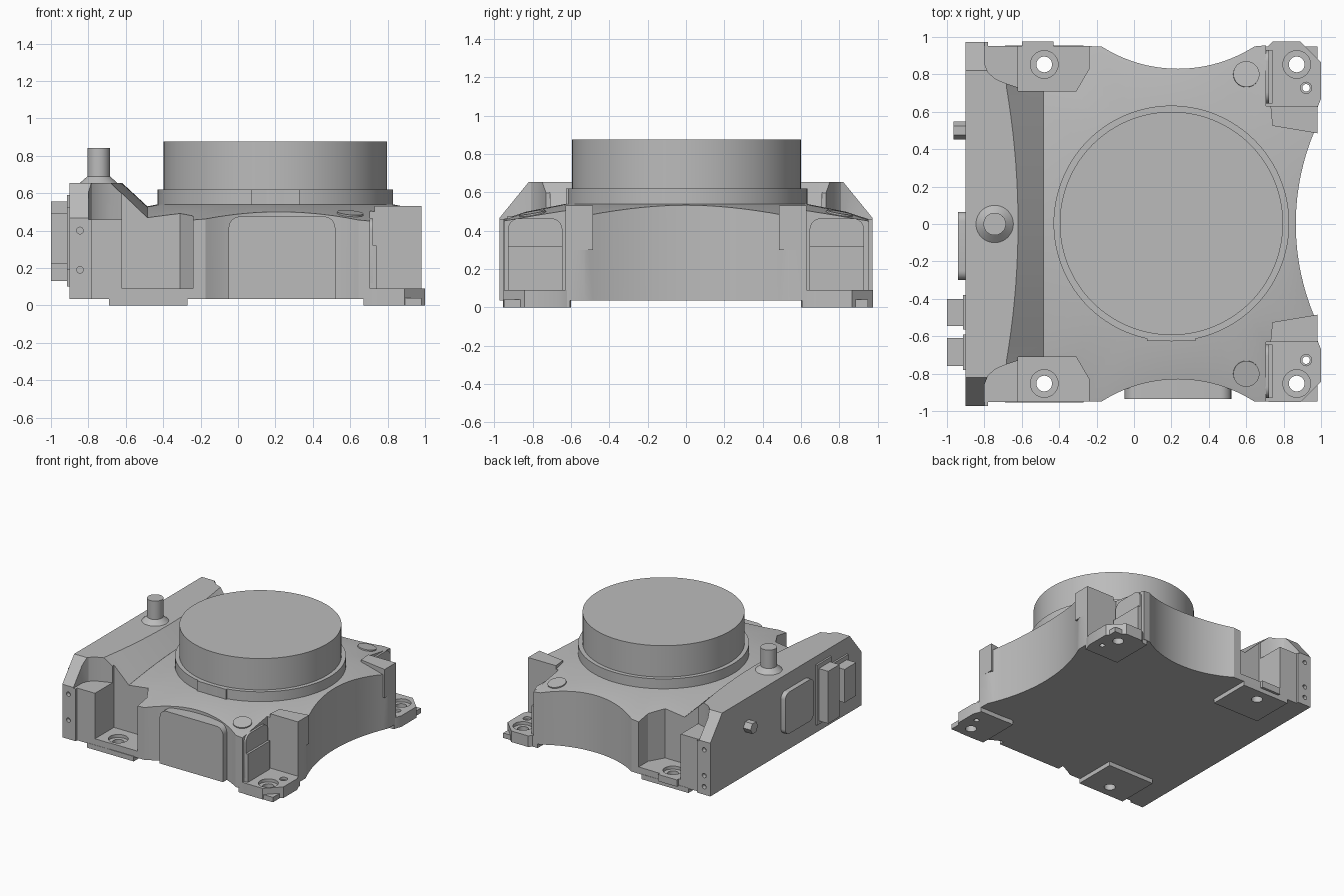
import bpy, bmesh, math
from mathutils import Vector

if bpy.data.objects.get("Cube"):
    bpy.data.objects.remove(bpy.data.objects["Cube"], do_unlink=True)

grey = bpy.data.materials.new("plain grey")
grey.use_nodes = True
grey.diffuse_color = (0.5, 0.5, 0.5, 1)
grey.node_tree.nodes["Principled BSDF"].inputs["Base Color"].default_value = (0.5, 0.5, 0.5, 1)


def finish(name, bm):
    bmesh.ops.recalc_face_normals(bm, faces=bm.faces)
    mesh = bpy.data.meshes.new(name)
    bm.to_mesh(mesh)
    bm.free()
    mesh.materials.append(grey)
    ob = bpy.data.objects.new(name, mesh)
    bpy.context.collection.objects.link(ob)
    return ob


def loft(name, rings):
    """Skin a list of equal-length closed rings and cap both ends."""
    bm = bmesh.new()
    vs = [[bm.verts.new(p) for p in ring] for ring in rings]
    n = len(vs[0])
    for a, b in zip(vs, vs[1:]):
        for i in range(n):
            bm.faces.new((a[i], a[(i + 1) % n], b[(i + 1) % n], b[i]))
    bm.faces.new(vs[0])
    bm.faces.new(vs[-1])
    return finish(name, bm)


def prism(name, pts, lo, hi, axis="z"):
    """Extrude an outline along an axis; x outlines are (y, z)."""
    place = {"z": lambda a, b, h: (a, b, h), "x": lambda a, b, h: (h, a, b)}[axis]
    return loft(name, [[place(a, b, h) for a, b in pts] for h in (lo, hi)])


def rect(a0, a1, b0, b1):
    return [(a0, b0), (a1, b0), (a1, b1), (a0, b1)]


def box(name, x0, x1, y0, y1, z0, z1):
    return prism(name, rect(x0, x1, min(y0, y1), max(y0, y1)), z0, z1)


def round_rect(a0, a1, b0, b1, r, steps=6):
    pts = []
    for k, (a, b) in enumerate(rect(a0 + r, a1 - r, b0 + r, b1 - r)):
        for i in range(steps + 1):
            t = math.pi * (1 + k / 2 + i / steps / 2)
            pts.append((a + r * math.cos(t), b + r * math.sin(t)))
    return pts


def turned(name, x, y, profile, sides=64):
    """Stack of circles given as (radius, z)."""
    turn = [2 * math.pi * i / sides for i in range(sides)]
    return loft(name, [[(x + r * math.cos(t), y + r * math.sin(t), z) for t in turn]
                       for r, z in profile])


def boolean(ob, cutters, mode="DIFFERENCE"):
    for c in cutters:
        m = ob.modifiers.new("cut", "BOOLEAN")
        m.operation, m.solver, m.object = mode, "EXACT", c
    bpy.context.view_layer.update()
    ev = ob.evaluated_get(bpy.context.evaluated_depsgraph_get())
    mesh = bpy.data.meshes.new_from_object(ev)
    ob.modifiers.clear()
    ob.data = mesh


def arc(cx, cy, r, a0, a1, n=24):
    return [(cx + r * math.cos(math.radians(a0 + (a1 - a0) * i / n)),
             cy + r * math.sin(math.radians(a0 + (a1 - a0) * i / n))) for i in range(n + 1)]


def flip(pts, s):
    return [(x, y * s) for x, y in pts]


# Cutters: corner pockets, end chamfers and screw holes
pockets, header_cuts, holes = [], [], []
for s in (-1, 1):
    pockets.append(prism("pocket_cutter", flip(
        [(-.62, 1.1), (-.62, .71), (-.31, .71), (-.24, .83), (-.24, 1.1)], s), .09, 1))
    header_cuts += [
        prism("shoulder_cutter", flip([(-.8, 1.1), (-.8, .86), (-.78, .81), (-.74, .775),
              (-.68, .75), (-.62, .73), (-.45, .71), (-.45, 1.1)], s), .46, 1),
        prism("end_slope_cutter", flip([(.82, .655), (1.06, .36), (1.06, .8), (.82, .8)], 1)
              if s > 0 else [(-.82, .655), (-1.06, .36), (-1.06, .8), (-.82, .8)], -1, -.3, "x"),
        box("end_step_cutter", -.78, -.3, s * .953, s * 1.1, 0, 1)]
    for z in (.1, .19, .4):
        if s > 0 or z > .15:
            hole = turned("end_hole_cutter", 0, 0, [(.018, -.03), (.018, .03)], 16)
            hole.rotation_euler.x = math.pi / 2
            hole.location = (-.845, s * .97, z)
            header_cuts.append(hole)
    for x, floor in ((-.48, .065), (.87, .065)):
        holes.append(turned("screw_hole_cutter", x, s * .853,
                            [(.042, -.1), (.042, floor), (.074, floor), (.074, .2)], 32))
    holes.append(turned("dowel_hole_cutter", .92, s * .728,
                        [(.02, -.1), (.02, .07), (.03, .07), (.03, .2)], 24))

# Main body: scalloped outline under a shallow conical top
front = arc(.235, -1.59, .76, 122.6, 57.4)
side = arc(2.145, 0, 1.28, 204.4, 155.6)
outline = ([(-.6, -.95)] + front + [(.705, -.95), (.705, -.63), (.98, -.63)] + side
           + [(.98, .63), (.705, .63), (.705, .955)] + flip(front, -1)[::-1] + [(-.6, .955)])
body = prism("main_body", outline, .035, .8)
dome = turned("top_cone_cutter", .2, 0, [(1.7, -.2), (1.7, .326), (.63, .54)], 128)
boolean(body, [dome], "INTERSECT")
boolean(body, pockets + holes)

# Raised header along the right side with a bowed slope
rings = []
for i in range(-12, 13):
    y = .973 * i / 12
    foot_z = .54 - .2 * (math.hypot(.68, min(abs(y), .75)) - .63)
    top_x = -.62 - .065 * min(1, (y / .75) ** 2)
    rings.append([(-.9, y, .035), (-.9, y, .655), (top_x, y, .655),
                  (-.485, y, foot_z), (-.485, y, .035)])
header = loft("header_housing", rings)
boolean(header, pockets + header_cuts + holes)

# Feet, fins, wall panels and caps at front and back
for s, end in ((-1, "front"), (1, "back")):
    out = .975 if s > 0 else .953
    foot = prism(end + "_left_foot", flip(
        [(.69, .6), (.98, .62), (1, .67), (1, out - .11), (.89, out), (.74, out),
         (.715, .95), (.69, .95)], s), 0, .09)
    pad = box(end + "_left_pad", .67, .98, s * .605, s * .95, 0, .04)
    pad2 = box(end + "_right_pad", -.69, -.27, s * .605, s * .955, 0, .04)
    for ob in (foot, pad, pad2):
        boolean(ob, holes)
    if s > 0:
        box("back_right_foot_lip", -.6, -.43, .94, .975, .035, .09)
    prism(end + "_fin", flip([(.73, .63), (.98, .63), (.98, .485), (.74, .525)], s), .3, .532)
    prism(end + "_wall_panel", round_rect(*sorted((s * .645, s * .93)), .06, .465, .06),
          .69, .722, "x")
    box(end + "_lower_panel", .69, .74, s * .645, s * .93, .07, .32)
    # Disc cap leaning with the conical top
    cap = turned(end + "_cap", 0, 0, [(.07, -.02), (.07, .01)], 40)
    lean = Vector((.4 * .2, s * .8 * .2, .89))
    cap.rotation_euler = lean.to_track_quat("Z", "Y").to_euler()
    cap.location = (.6, s * .8, .486)

# Front cover plate in the scallop
cover = round_rect(-.05, .52, -.06, .475, .06)
plate = loft("front_cover", [[(a, y, max(b, .035)) for a, b in cover] for y in (-.935, -.8)])

# Turret: flange, locating key and drum
turned("flange", .2, .003, [(.63, .5), (.63, .62)], 128)
box("flange_key", .07, .33, -.625, -.5, .53, .62)
turned("drum", .2, .003, [(.597, .6), (.597, .875)], 128)

# Antenna-style post on the header
turned("post", -.745, 0, [(.1, .64), (.1, .655), (.06, .69), (.06, .84)], 40)

# Connectors on the right side face
prism("round_cover", round_rect(-.3, .065, .19, .53, .05), -.94, -.89, "x")
for name, y0, y1, z0, z1 in (("large", -.545, -.4, .13, .555), ("small", -.76, -.61, .22, .49)):
    box(name + "_connector", -1, -.89, y0, y1, z0, z1)
    box(name + "_connector_base", -.915, -.89, y0 - .02, y1 + .02, z0 - .03, z1 + .035)
hexagon = [(.5 + .048 * math.cos(math.pi * i / 3), .43 + .048 * math.sin(math.pi * i / 3))
           for i in range(6)]
prism("hex_plug", hexagon, -.965, -.89, "x")

# Remove cutters, then shade
for ob in list(bpy.data.objects):
    if "cutter" in ob.name:
        bpy.data.objects.remove(ob, do_unlink=True)
bpy.ops.object.select_all(action="DESELECT")
for ob in bpy.context.scene.objects:
    if ob.type == "MESH":
        ob.select_set(True)
        bpy.context.view_layer.objects.active = ob
bpy.ops.object.shade_smooth_by_angle(angle=math.radians(25))
